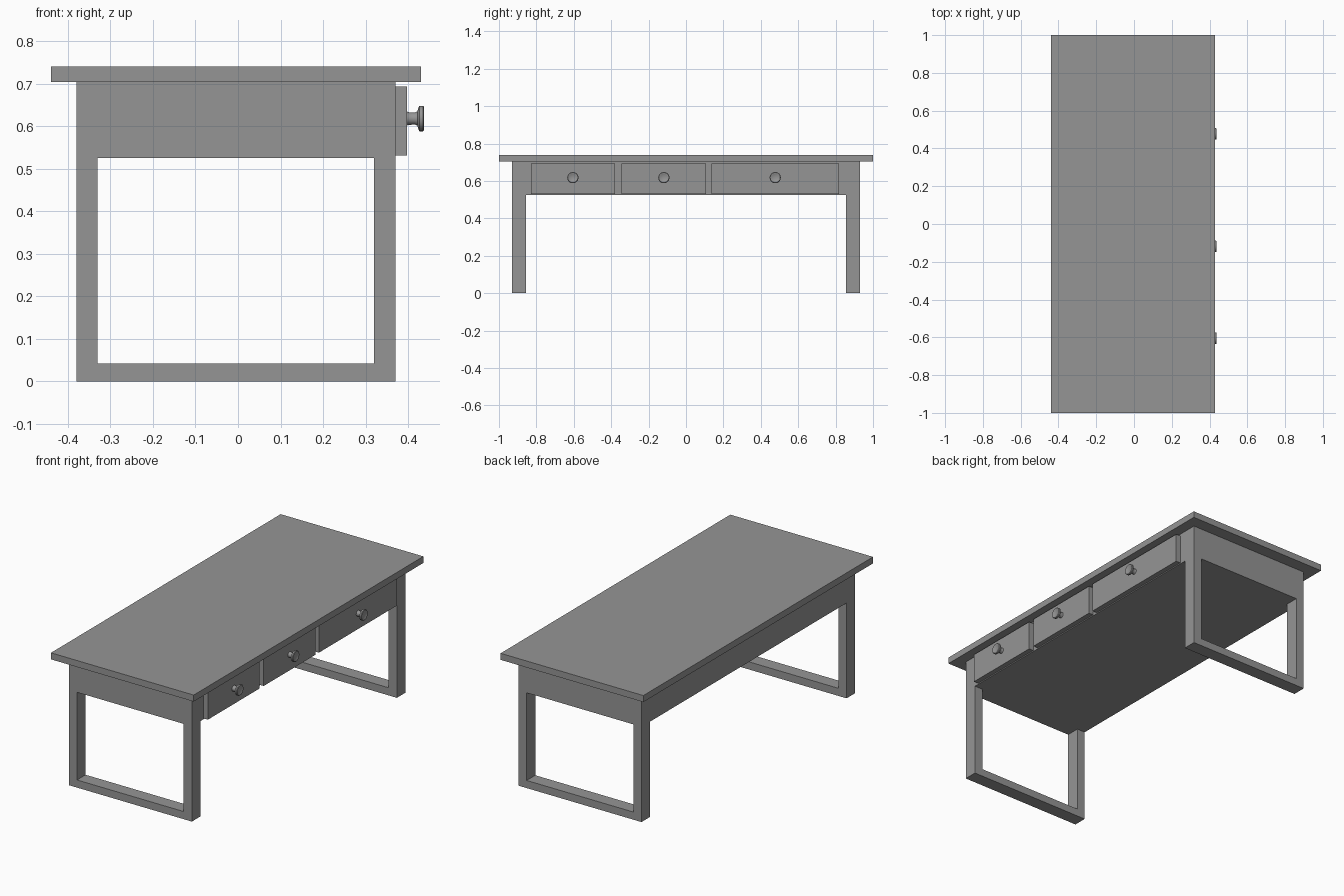
import bpy
import bmesh
from math import cos, sin, tau
from mathutils import Vector

cube = bpy.data.objects.get("Cube")
if cube:
    bpy.data.objects.remove(cube, do_unlink=True)

grey = bpy.data.materials.new("plain grey")
grey.use_nodes = True
color = (0.3, 0.3, 0.3, 1)
grey.diffuse_color = color
grey.node_tree.nodes["Principled BSDF"].inputs["Base Color"].default_value = color


def finish(name, bm):
    bmesh.ops.recalc_face_normals(bm, faces=bm.faces)
    mesh = bpy.data.meshes.new(name)
    bm.to_mesh(mesh)
    bm.free()
    mesh.materials.append(grey)
    obj = bpy.data.objects.new(name, mesh)
    bpy.context.collection.objects.link(obj)
    return obj


def box(name, x, y, z):
    """Box spanning the given (low, high) ranges."""
    bm = bmesh.new()
    bmesh.ops.create_cube(bm, size=1)
    for v in bm.verts:
        v.co = Vector([r[0] if c < 0 else r[1] for c, r in zip(v.co, (x, y, z))])
    return finish(name, bm)


def knob(name, y, z, profile, sides=24):
    """Turned knob whose axis runs along x; profile holds (x, radius)."""
    bm = bmesh.new()
    rings = [[bm.verts.new((x, y + r * cos(tau * i / sides), z + r * sin(tau * i / sides)))
              for i in range(sides)] for x, r in profile]
    for a, b in zip(rings, rings[1:]):
        for i in range(sides):
            j = (i + 1) % sides
            bm.faces.new((a[i], a[j], b[j], b[i]))
    bm.faces.new(rings[0])
    bm.faces.new(rings[-1])
    obj = finish(name, bm)
    bpy.ops.object.select_all(action="DESELECT")
    obj.select_set(True)
    bpy.context.view_layer.objects.active = obj
    bpy.ops.object.shade_smooth_by_angle(angle=0.6)


def leg_frame(name, y):
    """Rectangular loop of two legs, a floor rail and the apron end."""
    bm = bmesh.new()
    outer = [(LEFT, 0), (RIGHT, 0), (RIGHT, BODY_TOP), (LEFT, BODY_TOP)]
    inner = [(LEFT + LEG, RAIL), (RIGHT - LEG, RAIL), (RIGHT - LEG, APRON), (LEFT + LEG, APRON)]
    loops = [[[bm.verts.new((x, d, z)) for x, z in loop] for loop in (outer, inner)] for d in y]
    (o0, i0), (o1, i1) = loops
    for a, b in ((o0, i0), (o1, i1), (o0, o1), (i0, i1)):
        for k in range(4):
            n = (k + 1) % 4
            bm.faces.new((a[k], a[n], b[n], b[k]))
    finish(name, bm)


LEFT, RIGHT = -0.38, 0.37
LEG, RAIL = 0.05, 0.042
APRON, BODY_TOP = 0.525, 0.704
END, INNER = 0.93, 0.855

# Table top and the case that holds the drawers
box("table_top", (-0.44, 0.43), (-1, 1), (BODY_TOP, 0.74))
box("drawer_case", (LEFT, RIGHT), (-INNER, INNER), (APRON, BODY_TOP))

# Leg frames at both ends
leg_frame("front_leg_frame", (-END, -INNER))
leg_frame("back_leg_frame", (INNER, END))

# Drawer fronts with turned knobs
knob_profile = [(0.396, 0.017), (0.401, 0.015), (0.416, 0.014), (0.422, 0.017),
                (0.425, 0.027), (0.427, 0.03), (0.435, 0.03), (0.438, 0.027),
                (0.438, 0.022), (0.436, 0.019)]
drawers = {"front": (-0.83, -0.38), "middle": (-0.345, 0.108), "back": (0.136, 0.818)}
for label, span in drawers.items():
    box(label + "_drawer", (RIGHT, 0.398), span, (0.531, 0.694))
    knob(label + "_knob", sum(span) / 2, 0.618, knob_profile)
